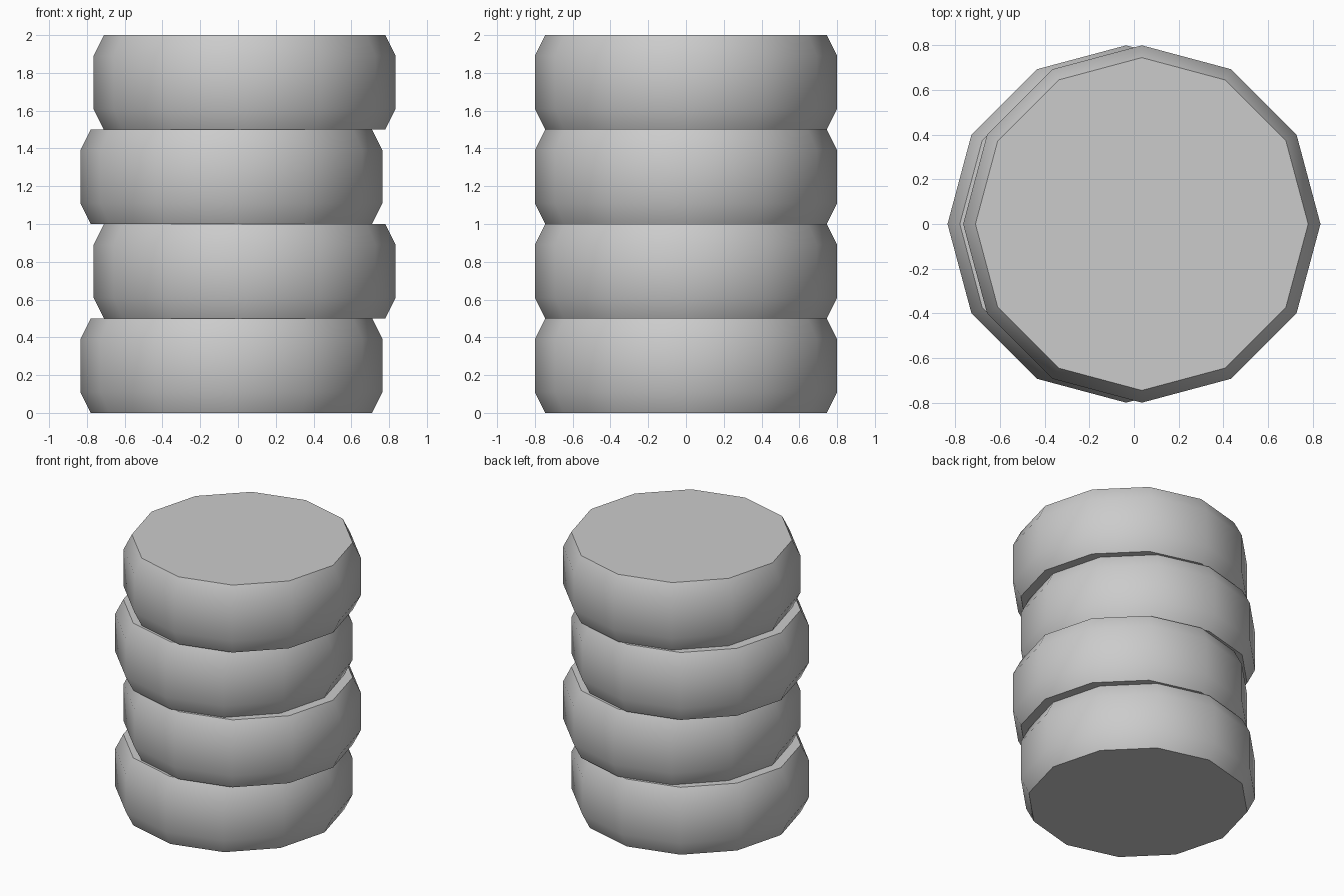
import bpy, bmesh, math

if "Cube" in bpy.data.objects:
    bpy.data.objects.remove(bpy.data.objects["Cube"])

SIDES = 12
OFFSET = 0.035      # each tyre is nudged sideways, alternating
HEIGHT = 0.5
# (radius, height) side profile of one tyre
PROFILE = [(0.745, 0.0), (0.8, 0.11), (0.8, 0.39), (0.745, HEIGHT)]


def make_tyre(name, x, z):
    bm = bmesh.new()
    rings = []
    for r, h in PROFILE:
        rings.append([bm.verts.new((r * math.cos(math.tau * i / SIDES),
                                    r * math.sin(math.tau * i / SIDES), h))
                      for i in range(SIDES)])
    # tread and bevelled shoulders
    for a, b in zip(rings, rings[1:]):
        for i in range(SIDES):
            j = (i + 1) % SIDES
            bm.faces.new((a[i], a[j], b[j], b[i]))
    # flat side walls
    bm.faces.new(rings[0][::-1])
    bm.faces.new(rings[-1])
    mesh = bpy.data.meshes.new(name)
    bm.to_mesh(mesh)
    bm.free()
    obj = bpy.data.objects.new(name, mesh)
    obj.location = (x, 0, z)
    bpy.context.collection.objects.link(obj)
    bpy.ops.object.select_all(action='DESELECT')
    obj.select_set(True)
    bpy.context.view_layer.objects.active = obj
    bpy.ops.object.shade_smooth_by_angle(angle=math.radians(40))


# stack of four tyres
for k in range(4):
    make_tyre(f"tyre_{k + 1}", OFFSET if k % 2 else -OFFSET, k * HEIGHT)
